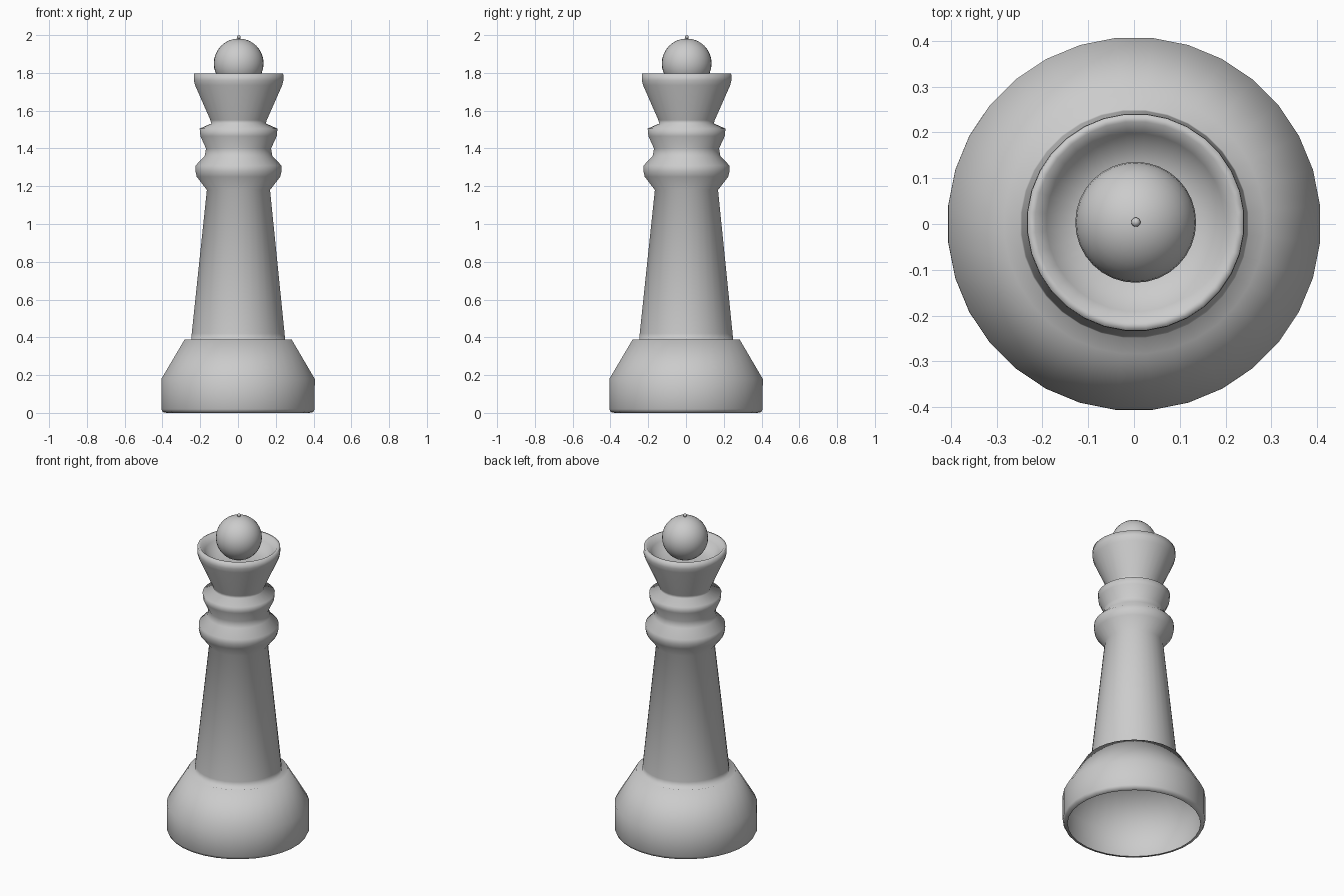
import bpy
import bmesh
from math import cos, sin, tau

cube = bpy.data.objects.get("Cube")
if cube:
    bpy.data.objects.remove(cube)

SIDES = 32
LEAN = 0.002  # the turned piece leans very slightly

grey = bpy.data.materials.new("warmless_grey")
grey.use_nodes = True
grey.diffuse_color = (0.6, 0.6, 0.6, 1)
grey.node_tree.nodes["Principled BSDF"].inputs["Base Color"].default_value = grey.diffuse_color


def finish(name, bm):
    """Turn a bmesh into a smooth grey object."""
    for v in bm.verts:
        v.co.x += LEAN * v.co.z
        v.co.y += LEAN * v.co.z
    for f in bm.faces:
        f.smooth = True
    mesh = bpy.data.meshes.new(name)
    bm.to_mesh(mesh)
    bm.free()
    mesh.materials.append(grey)
    obj = bpy.data.objects.new(name, mesh)
    bpy.context.collection.objects.link(obj)
    return obj


def lathe(name, profile):
    """Revolve (radius, height) points about z, closing the last ring."""
    bm = bmesh.new()
    rings = []
    for r, z in profile:
        angles = [(i + 0.5) * tau / SIDES for i in range(SIDES)]
        rings.append([bm.verts.new((r * cos(a), r * sin(a), z)) for a in angles])
    for low, high in zip(rings, rings[1:]):
        for i in range(SIDES):
            j = (i + 1) % SIDES
            bm.faces.new((low[i], low[j], high[j], high[i]))
    bm.faces.new(rings[-1])
    return finish(name, bm)


def ball(name, radius, height):
    bm = bmesh.new()
    bmesh.ops.create_uvsphere(bm, u_segments=SIDES, v_segments=SIDES // 2, radius=radius)
    bmesh.ops.translate(bm, verts=bm.verts, vec=(0, 0, height))
    return finish(name, bm)


# Hollow foot and tapered stem, two collars, flared crown with a bowl
foot = [(0.38, 0.0), (0.4, 0.004), (0.408, 0.02), (0.408, 0.18), (0.285, 0.388), (0.25, 0.382)]
stem = [(0.247, 0.42), (0.168, 1.18)]
lower_collar = [(0.222, 1.25), (0.229, 1.28), (0.228, 1.31), (0.18, 1.36)]
upper_collar = [(0.173, 1.4), (0.203, 1.465), (0.207, 1.505), (0.145, 1.532)]
crown = [(0.15, 1.55), (0.232, 1.735), (0.238, 1.76), (0.237, 1.796)]
bowl = [(0.22, 1.796), (0.195, 1.765), (0.165, 1.73), (0.12, 1.715), (0.05, 1.712)]
lathe("turned_body", foot + stem + lower_collar + upper_collar + crown + bowl)

# Round head resting in the bowl, with a tiny bead on top
ball("head_ball", 0.132, 1.85)
ball("top_bead", 0.01, 1.99)
